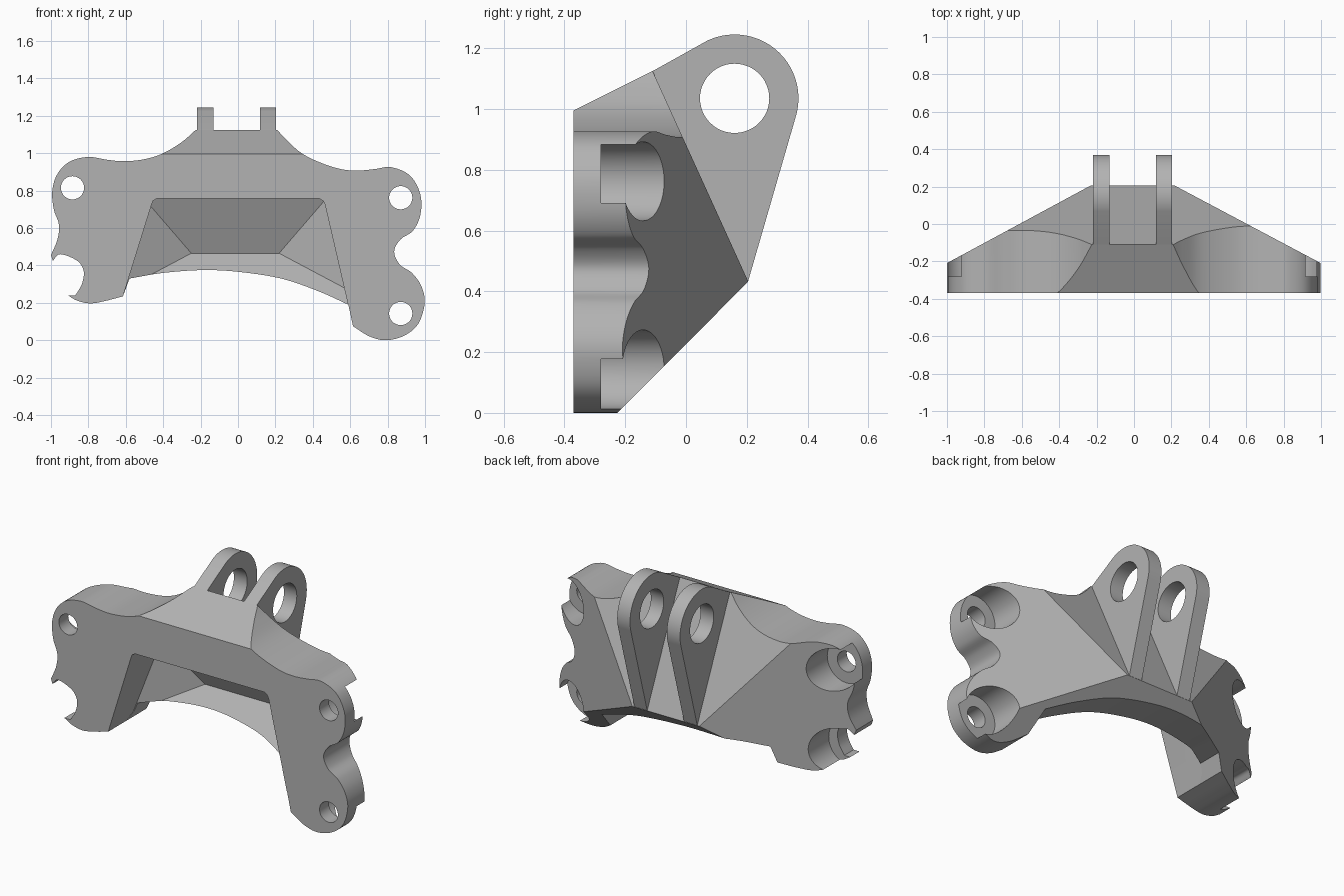
import bpy, bmesh, math
from mathutils import Vector

cube = bpy.data.objects.get("Cube")
if cube:
    bpy.data.objects.remove(cube)

metal = bpy.data.materials.new("grey metal")
metal.use_nodes = True
metal.diffuse_color = (0.45, 0.45, 0.45, 1)
metal.node_tree.nodes["Principled BSDF"].inputs["Base Color"].default_value = (0.45, 0.45, 0.45, 1)


def finish(name, bm):
    bmesh.ops.recalc_face_normals(bm, faces=bm.faces)
    mesh = bpy.data.meshes.new(name)
    bm.to_mesh(mesh)
    bm.free()
    mesh.materials.append(metal)
    ob = bpy.data.objects.new(name, mesh)
    bpy.context.collection.objects.link(ob)
    return ob


def prism(name, pts, place, lo, hi):
    """Extrude a flat profile from lo to hi; place(a, b, depth) gives the 3D point."""
    bm = bmesh.new()
    low = [bm.verts.new(place(a, b, lo)) for a, b in pts]
    high = [bm.verts.new(place(a, b, hi)) for a, b in pts]
    bm.faces.new(low)
    bm.faces.new(high)
    n = len(pts)
    for i in range(n):
        j = (i + 1) % n
        bm.faces.new((low[i], low[j], high[j], high[i]))
    return finish(name, bm)


def along_x(a, b, d): return (d, a, b)
def along_y(a, b, d): return (a, d, b)
def along_z(a, b, d): return (a, b, d)


def circle(cx, cy, r, start=0, end=360, n=48):
    full = abs(end - start) == 360
    count = n if full else n + 1
    angles = [math.radians(start + (end - start) * i / n) for i in range(count)]
    return [(cx + r * math.cos(t), cy + r * math.sin(t)) for t in angles]


def smooth_run(pts, steps=6):
    """Catmull-Rom curve through the points, sharp at both ends."""
    p = [Vector(q) for q in pts]
    p = [p[0] * 2 - p[1]] + p + [p[-1] * 2 - p[-2]]
    out = []
    for a, b, c, d in zip(p, p[1:], p[2:], p[3:]):
        for i in range(steps):
            t = i / steps
            q = 0.5 * (2 * b + (c - a) * t + (2 * a - 5 * b + 4 * c - d) * t**2
                       + (3 * b - a - 3 * c + d) * t**3)
            out.append((q.x, q.y))
    return out + [tuple(pts[-1])]


def combine(target, tool, operation):
    bpy.context.view_layer.objects.active = target
    mod = target.modifiers.new(operation.lower(), "BOOLEAN")
    mod.operation = operation
    mod.solver = "EXACT"
    mod.object = tool
    bpy.ops.object.modifier_apply(modifier=mod.name)
    bpy.data.objects.remove(tool)


# Front outline, run by run between sharp corners
outline_runs = [
    # right shoulder, upper lobe, neck and lower lobe
    [(0.205, 1.13), (0.26, 1.07), (0.34, 1.0), (0.44, 0.95), (0.55, 0.915), (0.64, 0.907),
     (0.73, 0.915), (0.82, 0.925), (0.92, 0.88), (0.975, 0.78), (0.975, 0.67), (0.935, 0.585),
     (0.87, 0.54), (0.835, 0.475), (0.865, 0.405), (0.93, 0.36), (0.98, 0.29), (0.998, 0.2),
     (0.965, 0.09), (0.89, 0.025), (0.79, 0.0), (0.70, 0.022), (0.615, 0.075)],
    # underside arch
    [(0.59, 0.19), (0.43, 0.262), (0.23, 0.33), (0, 0.366), (-0.19, 0.375), (-0.4, 0.36),
     (-0.58, 0.33)],
    # broken lower left lobe
    [(-0.615, 0.235), (-0.71, 0.21), (-0.79, 0.197), (-0.86, 0.212), (-0.91, 0.24)],
    [(-0.87, 0.24), (-0.835, 0.3), (-0.825, 0.37), (-0.86, 0.425), (-0.95, 0.46), (-0.99, 0.425)],
    # left lobe and shoulder
    [(-1.0, 0.455), (-0.965, 0.54), (-0.958, 0.62), (-0.985, 0.7), (-0.993, 0.8), (-0.965, 0.89),
     (-0.9, 0.955), (-0.8, 0.98), (-0.7, 0.965), (-0.61, 0.957), (-0.5, 0.968), (-0.4, 1.0),
     (-0.3, 1.06), (-0.22, 1.13)],
]
outline = [q for run in outline_runs for q in smooth_run(run)]

# Body: front outline limited by the side wedge and the plan taper
body = prism("bracket_body", outline, along_y, -0.37, 0.5)
wedge = [(-0.3701, -0.145), (-0.3701, 0.995), (-0.11, 1.125), (0.205, 0.432)]
combine(body, prism("side_wedge", wedge, along_x, -1.2, 1.2), "INTERSECT")
plan = [(-1.1, -0.5), (1.1, -0.5), (1.1, -0.263), (0.205, 0.212), (-0.22, 0.212), (-1.1, -0.263)]
combine(body, prism("plan_taper", plan, along_z, -0.5, 1.5), "INTERSECT")

# Open pocket: straight opening that leaves an even wall inside the body
opening = [(-0.462, 0.725), (-0.455, 0.745), (-0.435, 0.757), (0.435, 0.757), (0.455, 0.745),
           (0.465, 0.725), (0.615, 0.075), (-0.615, 0.235)]
pocket = prism("pocket_cutter", opening, along_y, -0.45, 0.4)
inner_wedge = [(-0.6, -0.175), (-0.6, 0.9), (-0.159, 0.9), (0.04, 0.465)]
combine(pocket, prism("inner_wedge", inner_wedge, along_x, -1.2, 1.2), "INTERSECT")
inner_plan = [(-1, -0.5), (1, -0.5), (1, -0.374), (0.182, 0.06), (-0.212, 0.06), (-1, -0.358)]
combine(pocket, prism("inner_plan", inner_plan, along_z, -0.5, 1.5), "INTERSECT")
combine(body, pocket, "DIFFERENCE")

# Bolt holes and the wider recesses behind them
for x, z, through, recess in [(0.87, 0.762, 0.062, 0.13), (0.87, 0.143, 0.062, 0.13),
                              (-0.885, 0.815, 0.062, 0.13), (-0.9, 0.325, 0, 0.135)]:
    if through:
        combine(body, prism("bolt_cutter", circle(x, z, through), along_y, -0.6, 0.3), "DIFFERENCE")
    combine(body, prism("recess_cutter", circle(x, z, recess), along_y, -0.28, 0.4), "DIFFERENCE")

# Twin lugs with a pin hole
lug_profile = ([(-0.11, 1.1245)] + circle(0.16, 1.035, 0.21, 115.6, -16, 36)
               + [(0.2045, 0.4335), (0.15, 0.44), (-0.14, 1.05)])
for side, x0, x1 in [("right", -0.219, -0.13), ("left", 0.118, 0.204)]:
    lug = prism(side + "_lug", lug_profile, along_x, x0, x1)
    combine(lug, prism("pin_cutter", circle(0.16, 1.035, 0.114), along_x, -0.5, 0.5), "DIFFERENCE")

# Smooth curved walls, keep edges sharp
for ob in bpy.context.collection.objects:
    if ob.type == "MESH" and (ob == body or ob.name.endswith("_lug")):
        bpy.ops.object.select_all(action="DESELECT")
        ob.select_set(True)
        bpy.context.view_layer.objects.active = ob
        bpy.ops.object.shade_smooth_by_angle(angle=math.radians(25))
